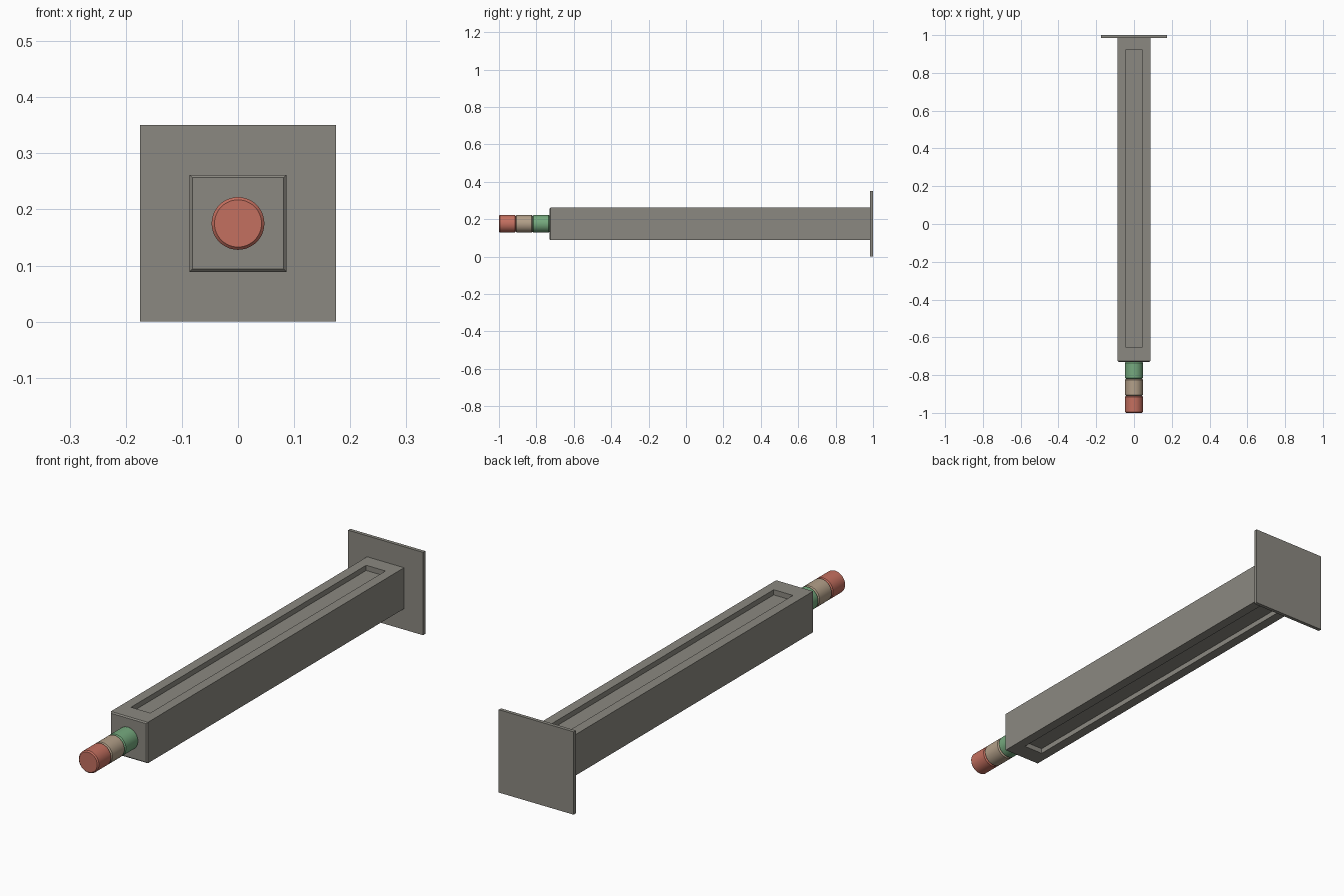
import bpy, bmesh, math
from mathutils import Matrix, Vector

if "Cube" in bpy.data.objects:
    bpy.data.objects.remove(bpy.data.objects["Cube"])


def mat(name, rgb):
    m = bpy.data.materials.new(name)
    m.diffuse_color = (*rgb, 1)
    m.use_nodes = True
    m.node_tree.nodes["Principled BSDF"].inputs["Base Color"].default_value = m.diffuse_color
    return m


GREY = mat("warm grey", (0.26, 0.25, 0.22))
RED = mat("coral red", (0.55, 0.16, 0.115))
TAN = mat("tan", (0.45, 0.35, 0.25))
GREEN = mat("soft green", (0.18, 0.40, 0.21))
ZC = 0.175


def finish(bm, name, material):
    bmesh.ops.recalc_face_normals(bm, faces=bm.faces)
    me = bpy.data.meshes.new(name)
    bm.to_mesh(me)
    bm.free()
    me.materials.append(material)
    ob = bpy.data.objects.new(name, me)
    bpy.context.collection.objects.link(ob)
    return ob


def box(bm, size, centre):
    m = Matrix.Translation(centre) @ Matrix.Diagonal((*size, 1))
    return bmesh.ops.create_cube(bm, size=1, matrix=m)["verts"]


# end plate
bm = bmesh.new()
box(bm, (0.35, 0.015, 0.35), (0, 0.9925, ZC))
finish(bm, "end_plate", GREY)

# square beam with a chamfered front end and a recess above and below
Y0, Y1, H = -0.73, 0.985, 0.0865
SLOT0, SLOT1, SLOT_W, DEPTH = -0.65, 0.92, 0.045, 0.022
bm = bmesh.new()
box(bm, (2 * H, Y1 - Y0, 2 * H), (0, (Y0 + Y1) / 2, ZC))
front = [e for e in bm.edges if all(v.co.y < Y0 + 0.01 for v in e.verts)]
bmesh.ops.bevel(bm, geom=front, offset=0.005, segments=1, affect='EDGES')
for f in [f for f in bm.faces if abs(f.normal.z) > 0.95]:
    n = f.normal.copy()
    bmesh.ops.inset_individual(bm, faces=[f], thickness=0.03)
    for v in f.verts:
        v.co.x = math.copysign(SLOT_W, v.co.x)
        v.co.y = SLOT0 if v.co.y < 0 else SLOT1
    floor = bmesh.ops.extrude_face_region(bm, geom=[f])["geom"]
    bmesh.ops.delete(bm, geom=[f], context='FACES_ONLY')
    bmesh.ops.translate(bm, vec=-n * DEPTH,
                        verts=[v for v in floor if isinstance(v, bmesh.types.BMVert)])
finish(bm, "beam", GREY)

# three short bevelled cylinders at the front
for i, (name, m) in enumerate((("red_tip", RED), ("tan_ring", TAN), ("green_ring", GREEN))):
    bm = bmesh.new()
    rot = Matrix.Translation((0, -0.955 + 0.09 * i, ZC)) @ Matrix.Rotation(math.pi / 2, 4, 'X')
    bmesh.ops.create_cone(bm, cap_ends=True, segments=48, radius1=0.047,
                          radius2=0.047, depth=0.09, matrix=rot)
    rims = [e for e in bm.edges if abs(e.verts[0].co.y - e.verts[1].co.y) < 1e-4]
    bmesh.ops.bevel(bm, geom=rims, offset=0.005, segments=1, affect='EDGES')
    ob = finish(bm, name, m)
    bpy.context.view_layer.objects.active = ob
    ob.select_set(True)
    bpy.ops.object.shade_smooth_by_angle(angle=math.radians(30))
    ob.select_set(False)
